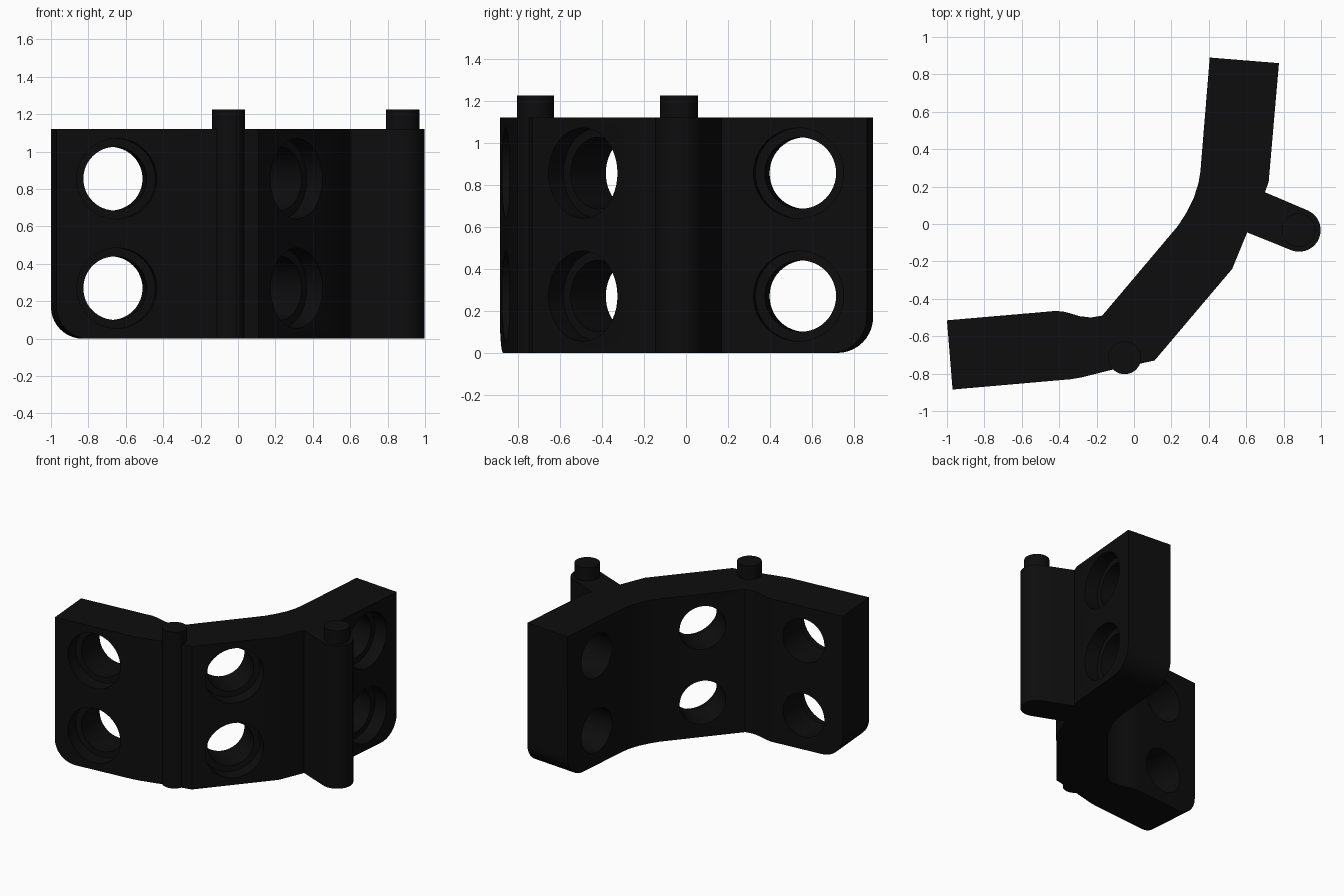
import bpy, bmesh, math
from mathutils import Vector, Matrix

if "Cube" in bpy.data.objects:
    bpy.data.objects.remove(bpy.data.objects["Cube"])

HEIGHT = 1.12
black = bpy.data.materials.new("black")
black.diffuse_color = (0.004, 0.004, 0.004, 1)
black.use_nodes = True
black.node_tree.nodes["Principled BSDF"].inputs["Base Color"].default_value = black.diffuse_color


def finish(bm, name):
    bmesh.ops.recalc_face_normals(bm, faces=bm.faces[:])
    mesh = bpy.data.meshes.new(name)
    bm.to_mesh(mesh)
    bm.free()
    mesh.materials.append(black)
    ob = bpy.data.objects.new(name, mesh)
    bpy.context.collection.objects.link(ob)
    return ob


def smooth(ob):
    bpy.ops.object.select_all(action='DESELECT')
    ob.select_set(True)
    bpy.context.view_layer.objects.active = ob
    bpy.ops.object.shade_smooth_by_angle(angle=math.radians(25))


def cylinder(name, x, y, r, z0, z1):
    bm = bmesh.new()
    bmesh.ops.create_cone(bm, cap_ends=True, segments=40, radius1=r, radius2=r, depth=z1 - z0,
                          matrix=Matrix.Translation((x, y, (z0 + z1) / 2)))
    smooth(finish(bm, name))


# Outline of the angled bracket, with the round-ended fin on its outer side
left_end = [(-1, -.515), (-.97, -.885)]
right_end = [(.775, .86), (.405, .89)]
fin_tip = [(.883 + .115 * math.cos(math.radians(a)), -.033 + .115 * math.sin(math.radians(a)))
           for a in range(-113, 68, 10)]
outline = (left_end
           + [(-.34, -.83), (-.28, -.82), (-.1, -.775), (.11, -.73), (.525, -.24), (.605, -.045)]
           + fin_tip
           + [(.7, .17), (.72, .225)]
           + right_end
           + [(.355, .28), (.345, .22), (.32, .14), (.28, .06), (.235, -.01), (-.17, -.49),
              (-.23, -.5), (-.29, -.493), (-.34, -.478), (-.38, -.468), (-.42, -.465)])

bm = bmesh.new()
face = bm.faces.new([bm.verts.new((x, y, 0)) for x, y in outline])
top = bmesh.ops.extrude_face_region(bm, geom=[face])
bmesh.ops.translate(bm, vec=(0, 0, HEIGHT), verts=[v for v in top['geom'] if isinstance(v, bmesh.types.BMVert)])
bmesh.ops.recalc_face_normals(bm, faces=bm.faces[:])


# Rounded lower corners at both ends
def is_end(e):
    for pair in (left_end, right_end):
        if all(v.co.z < .01 and any((v.co.xy - Vector(p)).length < .001 for p in pair) for v in e.verts):
            return True
    return False


bmesh.ops.bevel(bm, geom=[e for e in bm.edges if is_end(e)], offset=.17,
                segments=10, profile=.5, affect='EDGES')
bracket = finish(bm, "bracket")

# Stepped hole cutters: wide shallow recess outside, narrower bore right through
SEG = 48
profile = [(.215, -.1), (.215, .11), (.17, .11), (.17, .6)]  # radius, depth from outer face
holes = [((-.648, -.857), (.086, -.996)),
         ((.313, -.49), (.763, -.646)),
         ((.748, .535), (.996, -.086))]
bm = bmesh.new()
for (x, y), normal in holes:
    inward = -Vector((*normal, 0)).normalized()
    side = inward.cross(Vector((0, 0, 1)))
    for z in (.27, .855):
        rings = []
        for r, d in profile:
            rings.append([bm.verts.new(Vector((x, y, z)) + inward * d
                                       + side * r * math.cos(i * math.tau / SEG)
                                       + Vector((0, 0, r * math.sin(i * math.tau / SEG))))
                          for i in range(SEG)])
        for a, b in zip(rings, rings[1:]):
            for i in range(SEG):
                j = (i + 1) % SEG
                bm.faces.new((a[i], a[j], b[j], b[i]))
        bm.faces.new(rings[0])
        bm.faces.new(rings[-1])
cutter = finish(bm, "hole_cutter")
cutter.hide_render = True

cut = bracket.modifiers.new("holes", 'BOOLEAN')
cut.operation = 'DIFFERENCE'
cut.solver = 'EXACT'
cut.object = cutter
bpy.context.view_layer.objects.active = bracket
bpy.ops.object.modifier_apply(modifier="holes")
bpy.data.objects.remove(cutter)
smooth(bracket)

# Hinge column on the front and hinge pin on top of the fin
cylinder("front_hinge_column", -.05, -.715, .088, 0, 1.225)
cylinder("fin_hinge_pin", .88, -.033, .09, 1.1, 1.225)
